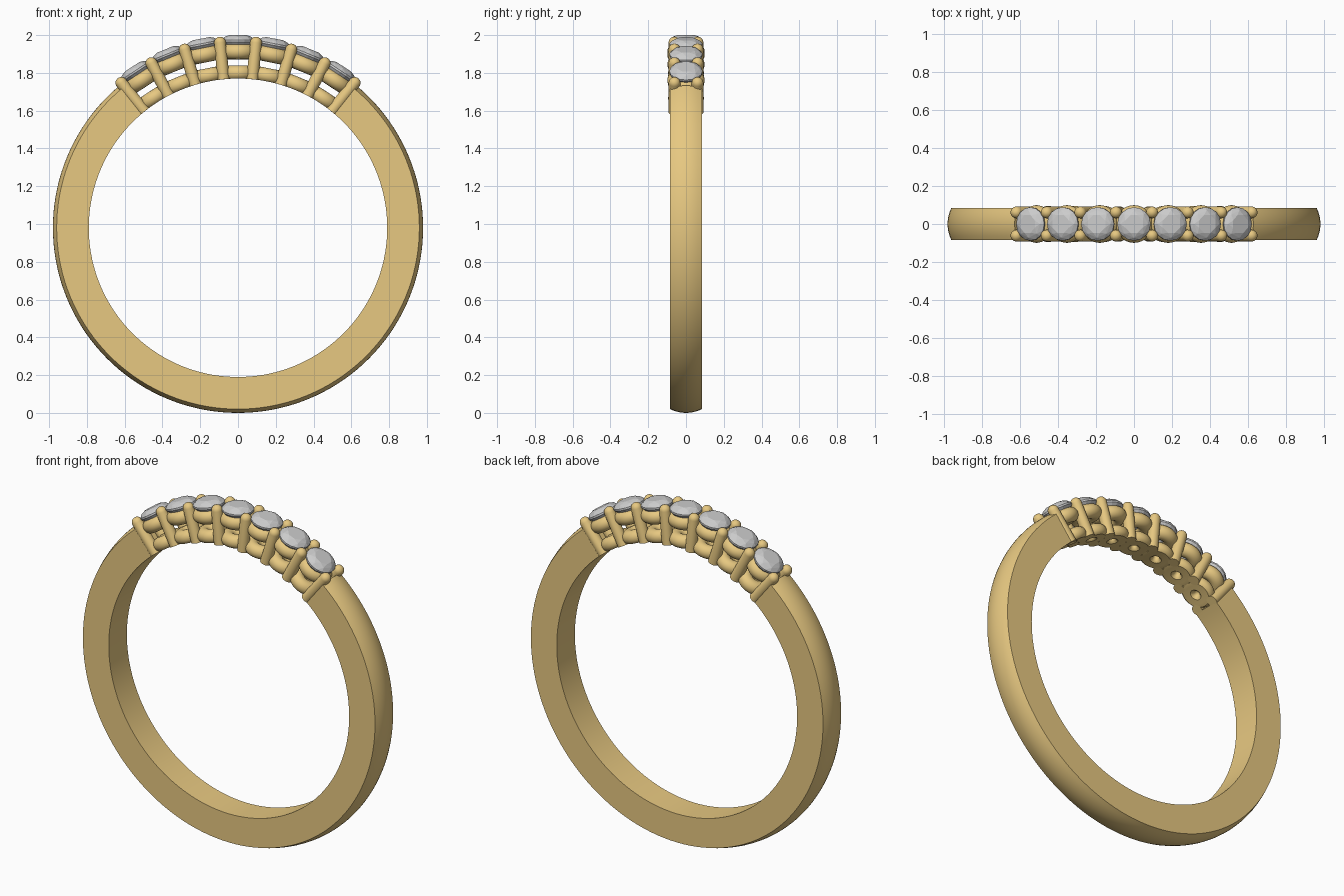
import bpy, bmesh, math
from mathutils import Matrix, Vector

if "Cube" in bpy.data.objects:
    bpy.data.objects.remove(bpy.data.objects["Cube"])

CZ, R_IN = 0.98, 0.79          # ring centre height, finger-hole radius
STEP = math.radians(11.1)      # angle between neighbouring stones

gold = bpy.data.materials.new("gold")
gold.diffuse_color = (0.8, 0.58, 0.22, 1)
gold.use_nodes = True
gold.node_tree.nodes["Principled BSDF"].inputs["Base Color"].default_value = gold.diffuse_color


def place(angle):
    """Frame on the ring: local z points outward at this angle from the top."""
    return Matrix.Translation((0, 0, CZ)) @ Matrix.Rotation(angle, 4, 'Y')


def trim_to_finger_hole(bm):
    """Flatten anything that pokes inside the finger hole."""
    for v in bm.verts:
        r = math.hypot(v.co.x, v.co.z - CZ)
        if r < R_IN:
            v.co.x *= R_IN / r
            v.co.z = CZ + (v.co.z - CZ) * R_IN / r


def finish(name, bm, mat=None, smooth=True):
    bmesh.ops.recalc_face_normals(bm, faces=bm.faces[:])
    me = bpy.data.meshes.new(name)
    bm.to_mesh(me)
    bm.free()
    ob = bpy.data.objects.new(name, me)
    bpy.context.collection.objects.link(ob)
    if mat:
        me.materials.append(mat)
    if smooth:
        bpy.ops.object.select_all(action='DESELECT')
        ob.select_set(True)
        bpy.context.view_layer.objects.active = ob
        bpy.ops.object.shade_smooth_by_angle(angle=math.radians(35))
    return ob


def sweep(bm, rings, closed):
    """Join rings of points with quads, capping the ends if open."""
    vs = [[bm.verts.new(p) for p in ring] for ring in rings]
    n = len(vs[0])
    for i in range(len(vs) - (0 if closed else 1)):
        a, b = vs[i], vs[(i + 1) % len(vs)]
        for j in range(n):
            k = (j + 1) % n
            bm.faces.new((a[j], a[k], b[k], b[j]))
    if not closed:
        bm.faces.new(vs[0])
        bm.faces.new(vs[-1])


def circle(r, z, n, turn=0.0):
    return [Vector((r * math.cos(2 * math.pi * (i + turn) / n),
                    r * math.sin(2 * math.pi * (i + turn) / n), z)) for i in range(n)]


# band: flat sides, domed outside, open at the top
profile = [(-0.085, R_IN), (0.085, R_IN)]
for i in range(9):
    t = 1 - i / 4
    profile.append((0.085 * t, 0.98 - 0.02 * t * t))
start = math.radians(39.8)
rings = []
for i in range(113):
    m = place(start + (2 * math.pi - 2 * start) * i / 112)
    rings.append([m @ Vector((0, y, r)) for y, r in profile])
bm = bmesh.new()
sweep(bm, rings, False)
finish("band", bm, gold)


def wire_ring(name, angle, height, major, minor):
    m = place(angle)
    rings = []
    for i in range(40):
        rot = m @ Matrix.Rotation(2 * math.pi * i / 40, 4, 'Z')
        rings.append([rot @ Vector((major + p.x, 0, height + p.y))
                      for p in circle(minor, 0, 20)])
    bm = bmesh.new()
    sweep(bm, rings, True)
    trim_to_finger_hole(bm)
    finish(name, bm, gold)


def stone(name, angle):
    pts = circle(0.05, 1.02, 8, 0.5)           # table
    pts += circle(0.072, 1.0105, 8)            # crown
    pts += circle(0.088, 0.994, 16)            # girdle top
    pts += circle(0.088, 0.984, 16)            # girdle bottom
    pts += circle(0.045, 0.935, 8, 0.5) + [Vector((0, 0, 0.9))]
    bm = bmesh.new()
    for p in pts:
        bm.verts.new(place(angle) @ p)
    bmesh.ops.convex_hull(bm, input=bm.verts[:])
    bmesh.ops.dissolve_limit(bm, angle_limit=0.01, verts=bm.verts[:], edges=bm.edges[:])
    finish(name, bm, None, False)


def prong(name, angle, y):
    m = place(angle) @ Matrix.Translation((0, y, 0))
    rings = [circle(0.032, R_IN - 0.003, 20), circle(0.031, 0.985, 20)]
    for i in range(1, 7):
        a = math.radians(14 * i)
        rings.append(circle(0.031 * math.cos(a), 0.985 + 0.031 * math.sin(a), 20))
    bm = bmesh.new()
    sweep(bm, [[m @ p for p in ring] for ring in rings], False)
    trim_to_finger_hole(bm)
    finish(name, bm, gold)


# seven stones, each over an upper and a lower wire ring
for i in range(-3, 4):
    stone(f"stone_{i + 4}", i * STEP)
    wire_ring(f"upper_setting_ring_{i + 4}", i * STEP, 0.933, 0.058, 0.041)
    wire_ring(f"lower_setting_ring_{i + 4}", i * STEP, 0.82, 0.055, 0.04)

# shared prongs between the stones, front and back
for i in range(8):
    for side, y in (("front", -0.061), ("back", 0.061)):
        prong(f"{side}_prong_{i + 1}", (i - 3.5) * STEP, y)
